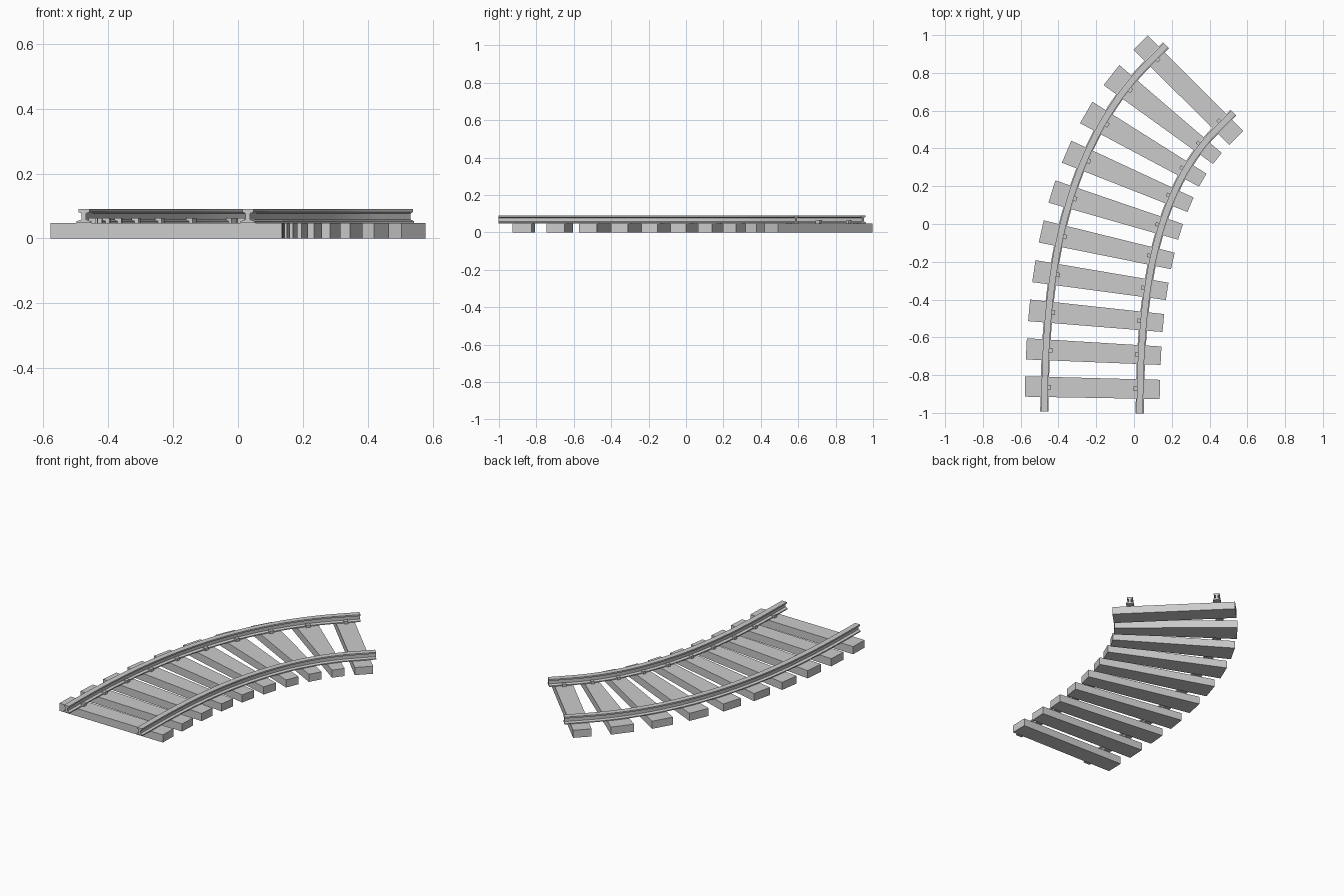
import bpy, bmesh, math

if "Cube" in bpy.data.objects:
    bpy.data.objects.remove(bpy.data.objects["Cube"])

PITCH, TIES = 0.189, 10
S0, S1 = -0.13, 9 * PITCH + 0.085            # rail start / end along the centreline
# heading (degrees off +y) at each tie; the curve tightens toward the far end
KEYS = [(i * PITCH, a) for i, a in enumerate([1, 2.8, 5.3, 8.5, 12.5, 17.3, 23, 30, 38])]
KEYS.append((9 * PITCH - 0.05, 45))


def heading(s):
    if s <= KEYS[0][0]:
        return math.radians(KEYS[0][1])
    for (a, u), (b, v) in zip(KEYS, KEYS[1:]):
        if s <= b:
            return math.radians(u + (v - u) * (s - a) / (b - a))
    return math.radians(KEYS[-1][1])


def place(s, d, z):
    """Point at distance s along the track, d to its right, at height z."""
    x, y, n = -0.22, -0.868, 80
    h = s / n
    for i in range(n):
        a = heading((i + 0.5) * h)
        x += math.sin(a) * h
        y += math.cos(a) * h
    a = heading(s)
    return (x + d * math.cos(a), y - d * math.sin(a), z)


def sweep(name, profile, stations, smooth=False):
    """Sweep a closed (offset, height) profile along the track."""
    bm = bmesh.new()
    rings = [[bm.verts.new(place(s, d, z)) for d, z in profile] for s in stations]
    n = len(profile)
    for r, q in zip(rings, rings[1:]):
        for i in range(n):
            bm.faces.new((r[i], r[(i + 1) % n], q[(i + 1) % n], q[i]))
    bm.faces.new(rings[0])
    bm.faces.new(rings[-1])
    bmesh.ops.recalc_face_normals(bm, faces=bm.faces)
    me = bpy.data.meshes.new(name)
    bm.to_mesh(me)
    bm.free()
    ob = bpy.data.objects.new(name, me)
    bpy.context.collection.objects.link(ob)
    if smooth:
        bpy.ops.object.select_all(action='DESELECT')
        ob.select_set(True)
        bpy.context.view_layer.objects.active = ob
        bpy.ops.object.shade_smooth_by_angle(angle=math.radians(20))
    return ob


# wooden ties, tapering with the bend
TIE_TOP = 0.047
tie = [(-0.357, 0), (0.357, 0), (0.357, TIE_TOP), (-0.357, TIE_TOP)]
for i in range(TIES):
    sweep(f"tie_{i + 1}", tie, [i * PITCH - 0.0525, i * PITCH + 0.0525])

# rails: wide foot, thin web, head
half = [(0.022, TIE_TOP), (0.022, 0.053), (0.007, 0.058),
        (0.007, 0.077), (0.017, 0.081), (0.017, 0.090)]
section = half + [(-d, z) for d, z in reversed(half)]
GAUGE = 0.2525
steps = [S0 + (S1 - S0) * i / 48 for i in range(49)]
for side, label in ((-1, "outer"), (1, "inner")):
    sweep(f"{label}_rail", [(side * GAUGE + d, z) for d, z in section], steps, True)

# hooked spikes holding the rail foot on the gauge side
hook = [(0.022, TIE_TOP - 0.005), (0.034, TIE_TOP - 0.005), (0.034, 0.063),
        (0.012, 0.063), (0.012, 0.054), (0.022, 0.054)]
for side, label in ((-1, "outer"), (1, "inner")):
    prof = [(side * (GAUGE - d), z) for d, z in hook]
    for i in range(TIES):
        sweep(f"{label}_spike_{i + 1}", prof, [i * PITCH - 0.011, i * PITCH + 0.011])
